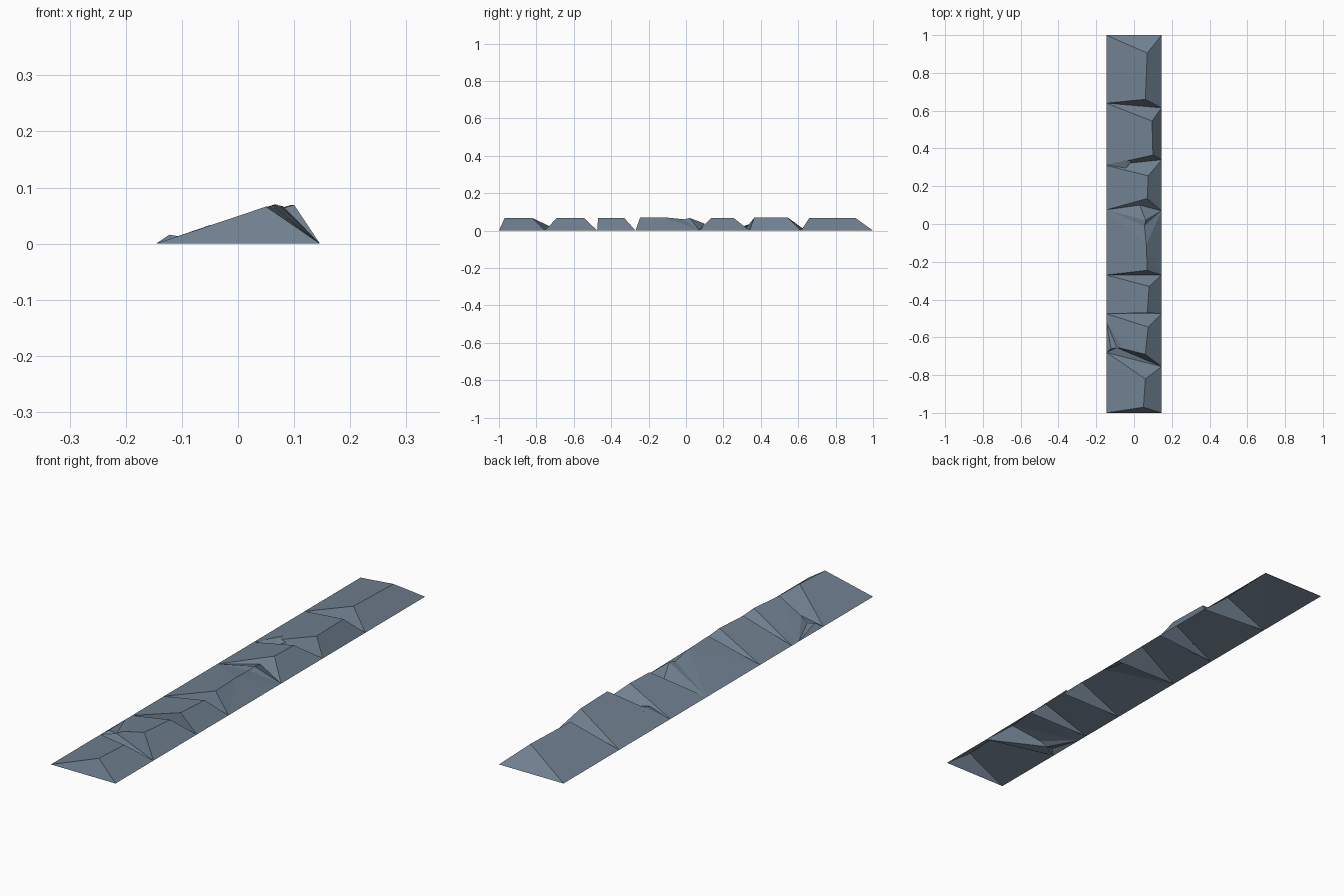
import bpy

W = 0.146  # half width of the strip

slate = bpy.data.materials.new("slate grey")
slate.diffuse_color = (0.162, 0.216, 0.279, 1)


def make(name, verts, faces):
    mesh = bpy.data.meshes.new(name)
    mesh.from_pydata(verts, [], faces)
    mesh.materials.append(slate)
    mesh.update()
    obj = bpy.data.objects.new(name, mesh)
    bpy.context.collection.objects.link(obj)
    return obj


# Joints between stones: y at the left edge, y at the right edge
joints = [(-1, -1), (-0.68, -0.755), (-0.475, -0.475), (-0.27, -0.27),
          (0.075, 0.07), (0.31, 0.34), (0.64, 0.615), (1, 1)]

# Ridge of each stone: start (x, y), end (x, y), height
ridges = [((0.05, -0.97), (0.06, -0.82), 0.066),
          ((0.06, -0.69), (0.075, -0.545), 0.068),
          ((0.07, -0.47), (0.08, -0.33), 0.067),
          ((0.07, -0.245), (0.065, -0.11), 0.07),
          ((0.07, 0.135), (0.075, 0.255), 0.067),
          ((0.1, 0.365), (0.095, 0.545), 0.069),
          ((0.06, 0.66), (0.07, 0.905), 0.068)]

# Open-bottomed ridge stones; corners 0-3, ridge 4-5, extras from 6
plain = [(0, 4, 5), (0, 5, 3), (1, 2, 5, 4), (0, 1, 4), (3, 5, 2)]
extras = {
    # second stone: chipped left corner with a small raised flake
    1: ([(-W, -0.52, 0), (-0.06, -0.66, 0.028),
         (-0.09, -0.655, 0.01), (-0.122, -0.66, 0.016)],
        [(6, 7, 4), (6, 4, 5), (6, 5, 3), (1, 2, 5, 4), (3, 5, 2),
         (0, 1, 8), (8, 1, 7), (7, 1, 4),
         (6, 8, 7), (6, 9, 8), (6, 0, 9), (0, 8, 9)]),
    # fourth stone: notched ridge with a broken back end
    3: ([(0.055, -0.01, 0.06), (0.062, 0.02, 0.067), (0.03, 0.1, 0.037)],
        [(0, 4, 5), (0, 5, 3), (3, 5, 6), (3, 6, 7), (3, 7, 8),
         (0, 1, 4), (1, 5, 4), (1, 2, 5), (5, 2, 6), (6, 2, 7),
         (7, 2, 8), (3, 8, 2)]),
}

for i, (a, b, h) in enumerate(ridges):
    (l0, r0), (l1, r1) = joints[i], joints[i + 1]
    verts = [(-W, l0, 0), (W, r0, 0), (W, r1, 0), (-W, l1, 0), (*a, h), (*b, h)]
    more, faces = extras.get(i, ([], plain))
    make(f"ridge_stone_{i + 1}", verts + more, faces)

# Small shard wedged in the joint before the sixth stone
make("shard",
     [(-0.14, 0.315, 0.002), (-0.045, 0.29, 0.018), (-0.015, 0.33, 0.025),
      (-0.055, 0.365, 0.03), (-0.05, 0.335, 0.033)],
     [(0, 1, 4), (1, 2, 4), (2, 3, 4), (3, 0, 4)])
